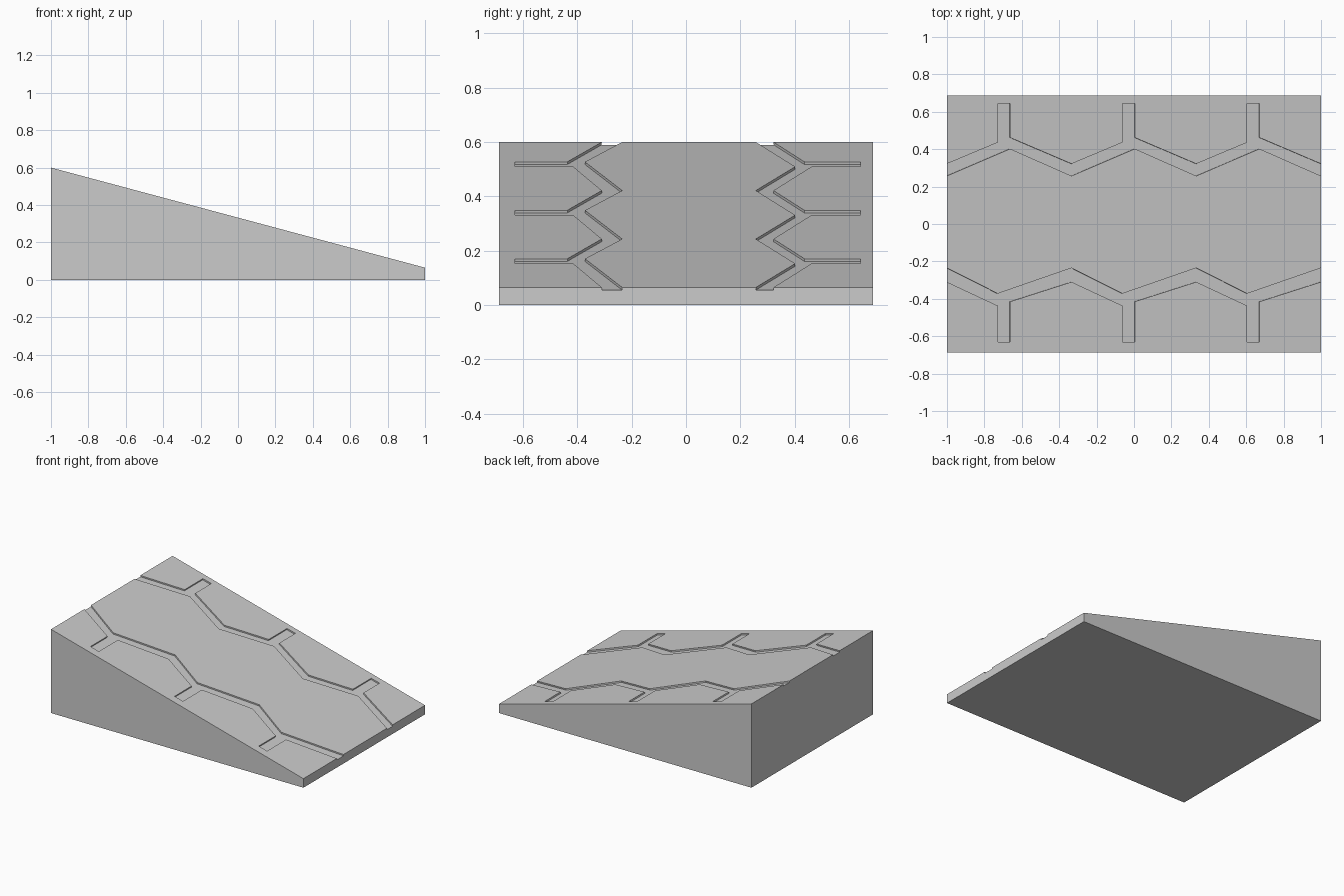
import bpy, bmesh
from mathutils import Vector

if "Cube" in bpy.data.objects:
    bpy.data.objects.remove(bpy.data.objects["Cube"])

HALF_W, Z_HIGH, Z_LOW, DEPTH = 0.688, 0.6, 0.065, 0.01
SLOPE = (Z_LOW - Z_HIGH) / 2
NORMAL = Vector((-SLOPE, 0, 1)).normalized()


def on_ramp(x, y):
    return Vector((x, y, Z_HIGH + SLOPE * (x + 1)))


def prism(name, points, offset):
    """Solid made by sweeping a flat outline along an offset."""
    bm = bmesh.new()
    a = [bm.verts.new(p) for p in points]
    b = [bm.verts.new(p + offset) for p in points]
    bm.faces.new(a)
    bm.faces.new(b[::-1])
    for i in range(len(a)):
        j = (i + 1) % len(a)
        bm.faces.new((a[i], b[i], b[j], a[j]))
    bmesh.ops.recalc_face_normals(bm, faces=bm.faces)
    mesh = bpy.data.meshes.new(name)
    bm.to_mesh(mesh)
    bm.free()
    obj = bpy.data.objects.new(name, mesh)
    bpy.context.collection.objects.link(obj)
    return obj


# Sloped wedge body
side = [(-1, 0), (1, 0), (1, Z_LOW), (-1, Z_HIGH)]
ramp = prism("ramp_body", [Vector((x, -HALF_W, z)) for x, z in side],
             Vector((0, 2 * HALF_W, 0)))


# Zigzag groove with three side spurs, repeated along the ramp
def groove(name, trough_in, trough_out, peak_in, peak_dx, left, right, tip):
    inner, outer = [(-1.05, trough_in), (-1, trough_in)], [(-1.05, trough_out), (-1, trough_out)]
    for i in range(3):
        x0 = -1 + i * 2 / 3
        xl, xr, xt = x0 + 0.272, x0 + 0.338, x0 + 2 / 3
        inner += [(x0 + peak_dx, peak_in), (xt, trough_in)]
        outer += [(xl, left), (xl, tip), (xr, tip), (xr, right), (xt, trough_out)]
    inner.append((1.05, trough_in))
    outer.append((1.05, trough_out))
    pts = [on_ramp(x, y) - NORMAL * DEPTH for x, y in inner + outer[::-1]]
    return prism(name, pts, NORMAL * DEPTH * 3)


cutters = [
    groove("back_groove_cutter", 0.257, 0.322, 0.402, 0.338, 0.436, 0.462, 0.643),
    groove("front_groove_cutter", -0.235, -0.31, -0.372, 0.272, -0.437, -0.415, -0.63),
]

# Carve the grooves into the slope
bpy.context.view_layer.objects.active = ramp
for cutter in cutters:
    cutter.hide_render = True
    mod = ramp.modifiers.new(cutter.name, 'BOOLEAN')
    mod.operation, mod.solver, mod.object = 'DIFFERENCE', 'EXACT', cutter
    bpy.ops.object.modifier_apply(modifier=mod.name)
    bpy.data.objects.remove(cutter)
